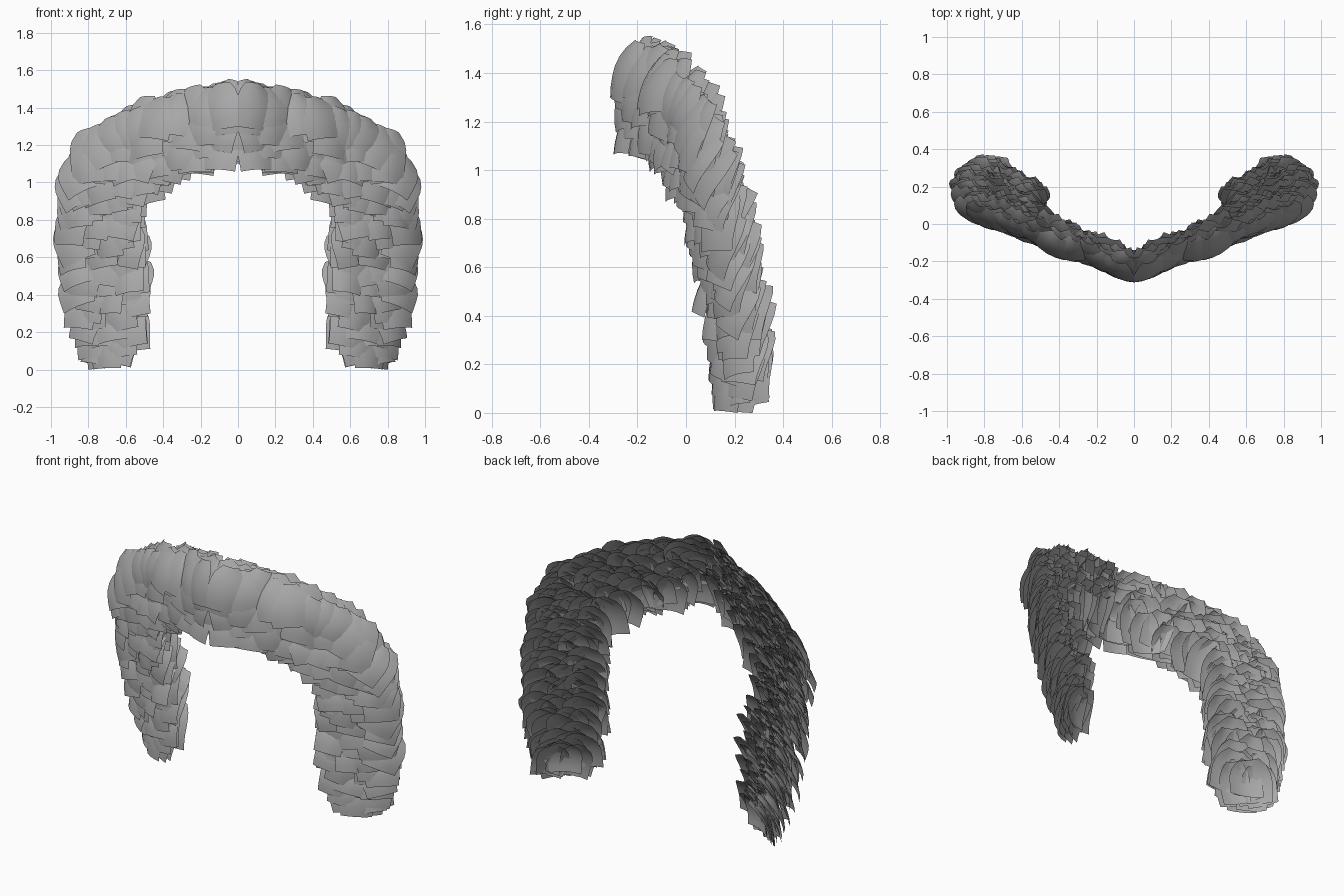
import bpy, bmesh, math, random
from mathutils import Vector, Matrix

random.seed(4)
cube = bpy.data.objects.get("Cube")
if cube:
    bpy.data.objects.remove(cube)

grey = bpy.data.materials.new("feather grey")
grey.use_nodes = True
COLOUR = (0.39, 0.39, 0.39, 1)
grey.diffuse_color = COLOUR
grey.node_tree.nodes["Principled BSDF"].inputs["Base Color"].default_value = COLOUR

# Stations of one half of the arch: inner edge and outer edge of the feathered band
INNER = [(0.08, -0.24, 1.22), (0.30, -0.14, 1.16), (0.47, -0.05, 1.08), (0.59, 0.03, 0.96),
         (0.62, 0.07, 0.80), (0.58, 0.10, 0.60), (0.58, 0.12, 0.40), (0.61, 0.15, 0.16)]
OUTER = [(0.08, -0.23, 1.43), (0.33, -0.13, 1.39), (0.60, -0.03, 1.28), (0.80, 0.04, 1.15),
         (0.88, 0.11, 0.98), (0.88, 0.17, 0.72), (0.86, 0.22, 0.45), (0.76, 0.25, 0.16)]


def along(points, t):
    f = min(t, 0.9999) * (len(points) - 1)
    i = int(f)
    return Vector(points[i]).lerp(Vector(points[i + 1]), f - i)


def add_feather(bm, matrix, width, length):
    """A bent card: square lower end, rounded upper end curling back."""
    across, rows = 4, 6
    grid = []
    for r in range(rows + 1):
        v = r / rows
        taper = 0.88 + 0.24 * v if v < 0.5 else math.sqrt(1 - ((v - 0.5) / 0.56) ** 2)
        line = []
        for c in range(across + 1):
            u = c / across * 2 - 1
            bend = 0.02 * u * u + 0.09 * (v - 0.35) ** 2
            p = Vector((u * width / 2 * taper, bend, (v - 0.5) * length))
            line.append(bm.verts.new(matrix @ p))
        grid.append(line)
    for low, high in zip(grid, grid[1:]):
        for c in range(across):
            face = bm.faces.new((low[c], low[c + 1], high[c + 1], high[c]))
            face.smooth = True


def feather_layer(name, depth, rows, columns):
    bm = bmesh.new()
    for r in range(rows):
        t = r / (rows - 1)
        for c in range(columns):
            s = (c + 0.5 * (r % 2) * (c < columns - 1)) / (columns - 1)
            place = along(INNER, t).lerp(along(OUTER, t), s)
            # Facing follows the V of the arch and wraps round the outer rim
            wrap = max(0, t - 0.3) * 1.4
            yaw = math.radians(24 + wrap * (8 + 20 * (s - 0.5)) + random.uniform(-8, 8))
            lean = math.radians(-14 + random.uniform(-7, 7))
            roll = math.radians(random.uniform(-15, 15) + 14 * math.sin(t * math.pi) * s)
            turn = (Matrix.Rotation(yaw, 4, "Z") @ Matrix.Rotation(lean, 4, "X")
                    @ Matrix.Rotation(roll, 4, "Y"))
            outward = Vector((math.sin(yaw), -math.cos(yaw), 0))
            place += outward * (depth + random.uniform(-0.02, 0.02))
            place.z += random.uniform(-0.02, 0.02)
            add_feather(bm, Matrix.Translation(place) @ turn,
                        random.uniform(0.18, 0.23), random.uniform(0.22, 0.28))
    # Keep the halves from crossing at the middle
    for vert in bm.verts:
        vert.co.x = max(vert.co.x, 0.0)
        vert.co.z = max(vert.co.z, 0.0)
    mesh = bpy.data.meshes.new(name)
    bm.to_mesh(mesh)
    bm.free()
    mesh.materials.append(grey)
    obj = bpy.data.objects.new(name, mesh)
    bpy.context.collection.objects.link(obj)
    mirror = obj.modifiers.new("Mirror", "MIRROR")
    mirror.use_mirror_merge = False


feather_layer("front_feathers", 0.03, 22, 4)
feather_layer("middle_feathers", 0.0, 22, 4)
feather_layer("back_feathers", -0.03, 24, 4)
